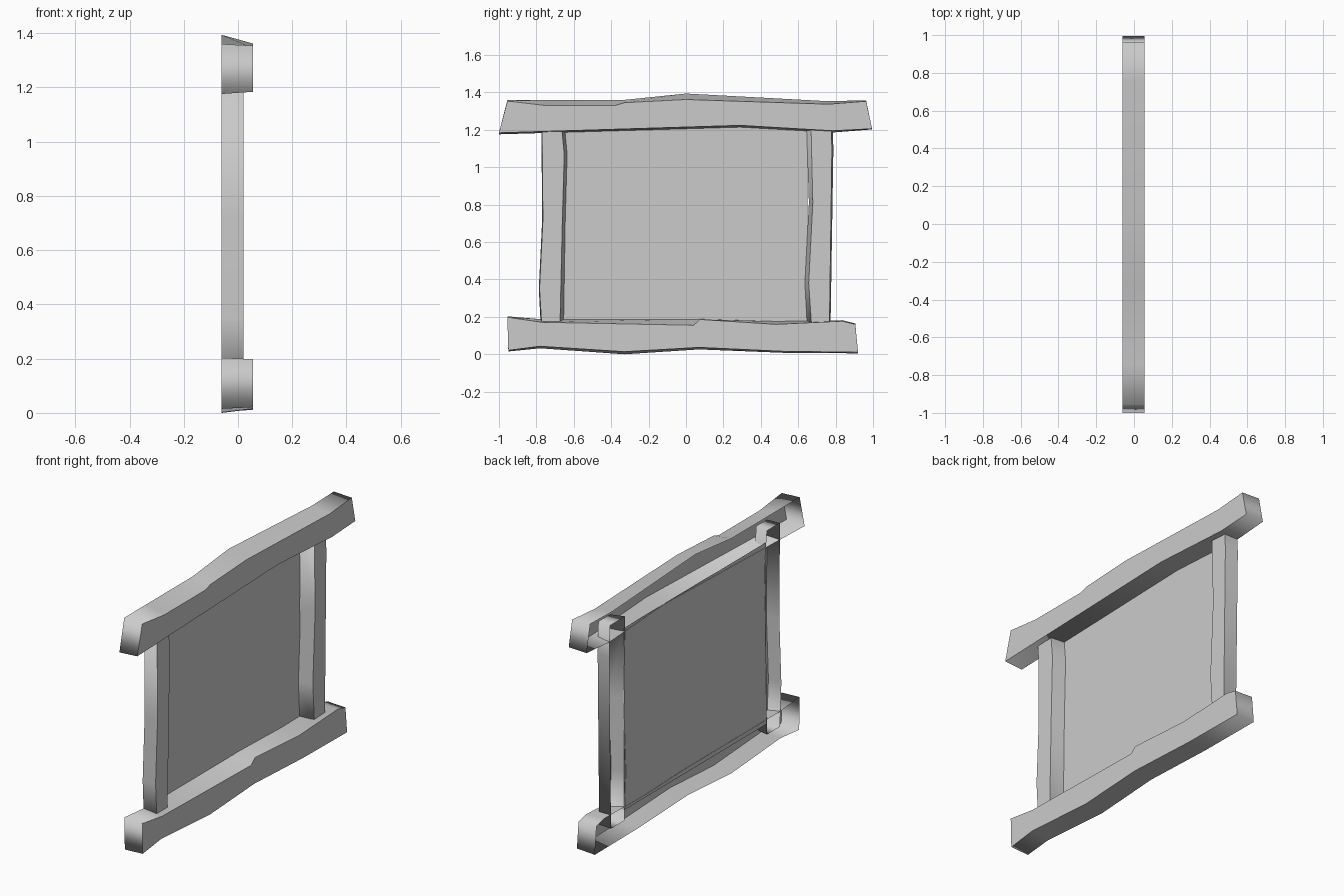
import bpy
import bmesh

# Remove the default cube only
default_cube = bpy.data.objects.get("Cube")
if default_cube:
    bpy.data.objects.remove(default_cube, do_unlink=True)

BACK = -0.06          # depth of the open wall side
BEAM_FRONT = 0.055
POST_FRONT = 0.02
PANEL_DEPTH = -0.058

stone = bpy.data.materials.new("light_grey")
stone.use_nodes = True
grey = (0.6, 0.6, 0.6, 1.0)
stone.diffuse_color = grey
stone.node_tree.nodes["Principled BSDF"].inputs["Base Color"].default_value = grey


def finish(name, bm):
    """Turn the bmesh into a named object with the shared material."""
    mesh = bpy.data.meshes.new(name)
    bm.to_mesh(mesh)
    bm.free()
    mesh.materials.append(stone)
    part = bpy.data.objects.new(name, mesh)
    bpy.context.scene.collection.objects.link(part)
    return part


def open_backed_block(name, lower, upper, front, inset_axis):
    """Extrude a hand-hewn outline to a front face, leaving the back open.

    Each outline point is (y, z, inset); the inset moves the front corner
    along the chosen axis, so the block tapers unevenly.
    """
    outline = lower + upper
    bm = bmesh.new()
    back_ring, front_ring = [], []
    for y, z, inset in outline:
        back_ring.append(bm.verts.new((BACK, y, z)))
        if inset_axis == "y":
            y += inset
        else:
            z += inset
        front_ring.append(bm.verts.new((front, y, z)))
    count = len(outline)
    for i in range(count):
        j = (i + 1) % count
        side = bm.faces.new((back_ring[i], back_ring[j], front_ring[j], front_ring[i]))
        side.smooth = True
    face = bm.faces.new(front_ring)
    for edge in face.edges:
        edge.smooth = False
    return finish(name, bm)


# Top beam: underside left to right, then crowned top right to left
open_backed_block(
    "top_beam",
    [(-1, 1.176, 0.008), (0.29, 1.214, 0.01), (0.785, 1.186, 0.009), (0.995, 1.202, 0.004)],
    [(0.963, 1.358, -0.005), (0.76, 1.353, -0.016), (0, 1.394, -0.032),
     (-0.33, 1.36, -0.015), (-0.38, 1.36, -0.03), (-0.75, 1.36, -0.03),
     (-0.955, 1.36, -0.006)],
    BEAM_FRONT, "z")

# Bottom beam: wavy underside, chipped top
open_backed_block(
    "bottom_beam",
    [(-0.95, 0.015, 0.006), (-0.78, 0.032, 0.011), (-0.33, 0, 0.014),
     (0.07, 0.026, 0.011), (0.52, 0.008, 0.008), (0.92, 0.005, 0.006)],
    [(0.905, 0.165, -0.005), (0.835, 0.182, -0.005), (0.48, 0.176, -0.016),
     (0.075, 0.188, -0.002), (0.04, 0.187, -0.032), (-0.77, 0.187, -0.016),
     (-0.955, 0.203, -0.005)],
    BEAM_FRONT, "z")

# Posts: their ends run up inside the hollow beams
open_backed_block(
    "right_post",
    [(-0.774, 0.1, 0.006), (-0.655, 0.1, -0.02), (-0.645, 0.72, -0.016)],
    [(-0.635, 1.07, -0.016), (-0.655, 1.28, -0.016), (-0.774, 1.28, 0.004),
     (-0.769, 0.72, 0.004), (-0.787, 0.35, 0.004)],
    POST_FRONT, "y")
open_backed_block(
    "left_post",
    [(0.65, 0.1, 0.025), (0.772, 0.1, -0.006), (0.788, 1.1, -0.008)],
    [(0.782, 1.28, -0.008), (0.642, 1.28, 0.025), (0.657, 0.81, 0.021),
     (0.635, 0.38, 0.021)],
    POST_FRONT, "y")

# Flat panel between the posts, a single sheet facing +x
bm = bmesh.new()
corners = [(-0.655, 0.16), (0.65, 0.16), (0.65, 1.215), (-0.645, 1.215)]
bm.faces.new([bm.verts.new((PANEL_DEPTH, y, z)) for y, z in corners])
finish("panel", bm)
